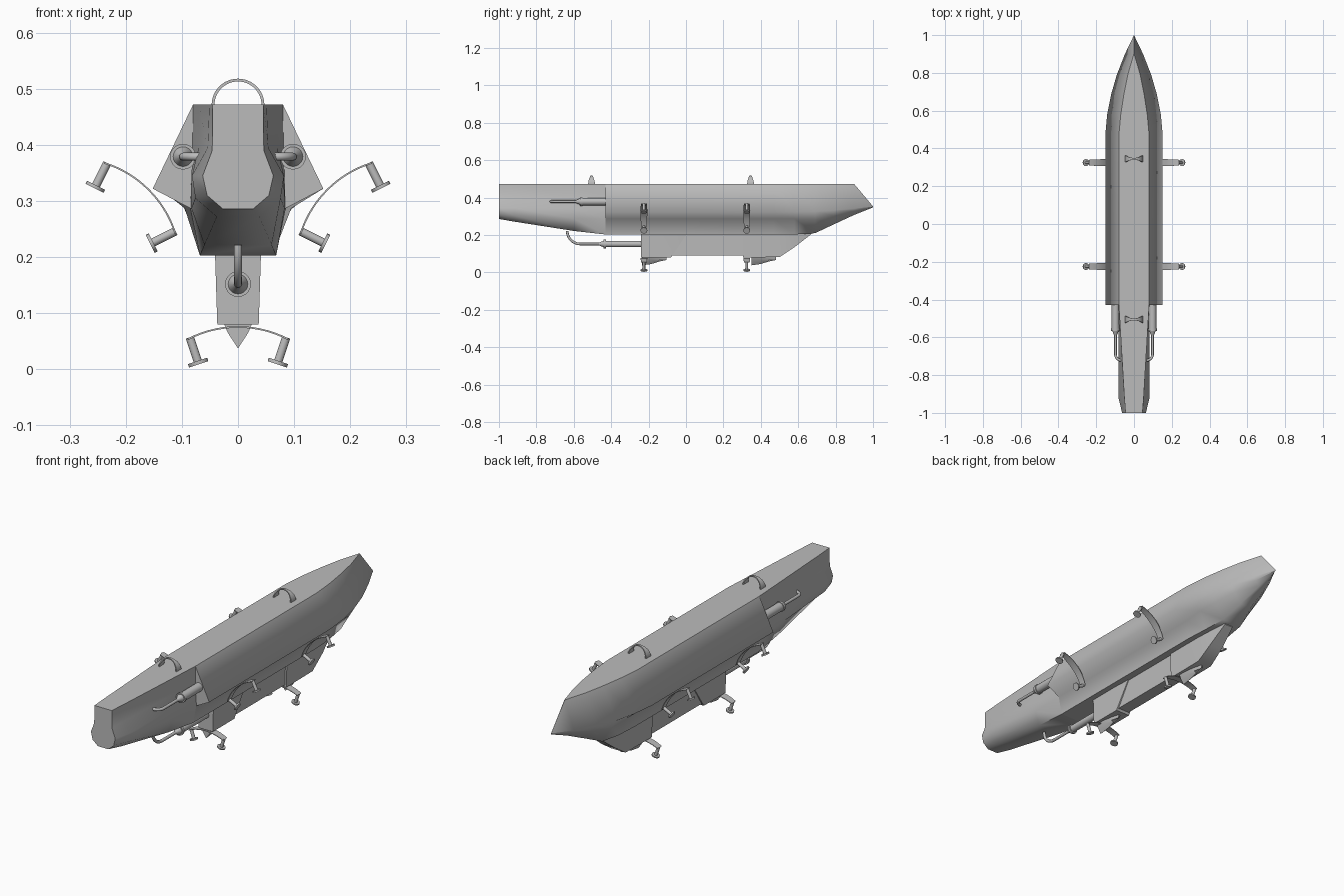
import bpy, bmesh
from math import sin, cos, pi, radians
from mathutils import Vector, Matrix

cube = bpy.data.objects.get("Cube")
if cube:
    bpy.data.objects.remove(cube)

grey = bpy.data.materials.new("hull_grey")
grey.use_nodes = True
COLOR = (0.5, 0.5, 0.5, 1)
grey.diffuse_color = COLOR
grey.node_tree.nodes["Principled BSDF"].inputs["Base Color"].default_value = COLOR


def finish(name, bm, angle=35, sharp=None):
    """Make an object; edges are sharp by angle, or by the rule given."""
    bmesh.ops.remove_doubles(bm, verts=bm.verts, dist=0.0002)
    bmesh.ops.recalc_face_normals(bm, faces=bm.faces)
    for f in bm.faces:
        f.smooth = True
    for e in bm.edges:
        if len(e.link_faces) == 2:
            e.smooth = not sharp(e) if sharp else e.calc_face_angle(0) < radians(angle)
    mesh = bpy.data.meshes.new(name)
    bm.to_mesh(mesh)
    bm.free()
    mesh.materials.append(grey)
    obj = bpy.data.objects.new(name, mesh)
    bpy.context.collection.objects.link(obj)
    return obj


def skin(bm, rings):
    """Join closed rings of points and cap both ends."""
    rows = [[bm.verts.new(p) for p in ring] for ring in rings]
    n = len(rows[0])
    for a, b in zip(rows, rows[1:]):
        for i in range(n):
            j = (i + 1) % n
            bm.faces.new((a[i], a[j], b[j], b[i]))
    bm.faces.new(rows[0])
    bm.faces.new(rows[-1])


def loft(name, stations, angle=35, sharp=None):
    """Stations are (y, half outline from top to bottom), mirrored in x."""
    bm = bmesh.new()
    skin(bm, [[(x, y, z) for x, z in half] + [(-x, y, z) for x, z in reversed(half)]
              for y, half in stations])
    return finish(name, bm, angle, sharp)


def cylinder(bm, start, end, r1, r2=None, sides=20):
    start, end = Vector(start), Vector(end)
    axis = end - start
    turn = axis.to_track_quat('Z', 'Y').to_matrix().to_4x4()
    bmesh.ops.create_cone(bm, cap_ends=True, segments=sides, radius1=r1,
                          radius2=r1 if r2 is None else r2, depth=axis.length,
                          matrix=Matrix.Translation((start + end) / 2) @ turn)


DECK = 0.472


def hull_crease(e):
    a, b = (v.co for v in e.verts)
    on_deck = min(a.z, b.z) > DECK - 0.002
    at_end = any(abs(a.y - y) < 0.001 and abs(b.y - y) < 0.001 for y in (-1, -0.43))
    stem = abs(a.x) + abs(b.x) < 0.003 and max(a.y, b.y) > 0.95
    under = max(a.z, b.z) < 0.225 and abs(a.y - b.y) > 0.05
    return on_deck or at_end or stem or under


# Main hull with flared chine and pointed bow
def main_section(y):
    return (y, [(0.08, DECK), (0.152, 0.322), (0.085, 0.287), (0.068, 0.203)])


loft("main_hull", [
    main_section(-0.43), main_section(0.0), main_section(0.47),
    (0.58, [(0.07, DECK), (0.142, 0.324), (0.095, 0.287), (0.062, 0.203)]),
    (0.69, [(0.053, DECK), (0.12, 0.326), (0.095, 0.285), (0.05, 0.21)]),
    (0.79, [(0.033, DECK), (0.091, 0.332), (0.067, 0.303), (0.03, 0.257)]),
    (0.9, [(0.001, DECK), (0.048, 0.342), (0.035, 0.328), (0.012, 0.308)]),
    (1.0, [(0.0, 0.353), (0.0, 0.352), (0.0, 0.35), (0.0, 0.348)]),
], sharp=hull_crease)

# Narrow fore hull with rounded lower lobe
loft("fore_hull", [
    (-1.0, [(0.045, DECK), (0.046, 0.39), (0.063, 0.345), (0.055, 0.31), (0.027, 0.286)]),
    (-0.92, [(0.051, DECK), (0.054, 0.395), (0.082, 0.345), (0.076, 0.305), (0.038, 0.272)]),
    (-0.6, [(0.07, DECK), (0.07, 0.395), (0.083, 0.34), (0.083, 0.287), (0.06, 0.222)]),
    (-0.43, [(0.08, DECK), (0.081, 0.395), (0.083, 0.34), (0.085, 0.287), (0.068, 0.203)]),
], sharp=hull_crease)


# Keel: two pods joined by a slimmer beam
def pod_section(y, top, bottom, w=0.041):
    return (y, [(w, top), (w * 0.9, bottom)])


loft("front_keel_pod", [pod_section(-0.24, 0.208, 0.08),
                        pod_section(-0.08, 0.208, 0.08),
                        pod_section(0.0, 0.208, 0.2)])
loft("keel_beam", [pod_section(-0.1, 0.208, 0.09, 0.033),
                   pod_section(0.32, 0.208, 0.09, 0.033)])
loft("rear_keel_pod", [pod_section(0.305, 0.208, 0.08),
                       pod_section(0.5, 0.208, 0.082),
                       pod_section(0.58, 0.208, 0.135, 0.037),
                       pod_section(0.67, 0.212, 0.205, 0.025)])

# Pointed skegs under the keel pods
for name, y in (("front_skeg", -0.235), ("rear_skeg", 0.35)):
    loft(name, [(y + d, [(w, 0.082), (w * 0.75, 0.066), (0.0005, z)])
                for d, w, z in ((0, 0.025, 0.038), (0.05, 0.022, 0.045),
                                (0.09, 0.015, 0.058), (0.13, 0.004, 0.079))])


# Curved arms with a foot on a post at each end
def arm(name, apex_x, apex_z, y, tilt):
    bm = bmesh.new()
    rings = []
    radius, spread, steps = 0.195, radians(27.5), 14
    for i in range(steps + 1):
        t = -1 + 2 * i / steps
        a = t * spread
        w = 0.018 - 0.003 * t * t
        rings.append([(r * sin(a), s * w, r * cos(a) - radius)
                      for r, s in ((radius, -1), (radius, 1),
                                   (radius - 0.003, 1), (radius - 0.003, -1))])
    skin(bm, rings)
    for s in (-1, 1):
        cylinder(bm, (s * 0.086, 0, -0.02), (s * 0.071, 0, -0.065), 0.0075)
        cylinder(bm, (s * 0.072, 0, -0.062), (s * 0.07, 0, -0.068), 0.018)
    bm.transform(Matrix.Translation((apex_x, y, apex_z)) @ Matrix.Rotation(tilt, 4, 'Y'))
    finish(name, bm)


for place, y in (("front", -0.225), ("rear", 0.325)):
    arm(place + "_lower_arm", 0, 0.077, y, 0)
    arm(place + "_left_arm", 0.158, 0.321, y, -pi / 4)
    arm(place + "_right_arm", -0.158, 0.321, y, pi / 4)

# Deck hoops, wide at the feet and slim at the crown
for name, y in (("front_hoop", -0.505), ("rear_hoop", 0.345)):
    bm = bmesh.new()
    rings = []
    for i in range(25):
        a = pi * i / 24
        w = 0.005 + 0.013 * abs(cos(a)) ** 2
        rings.append([(r * cos(a), y + s * w, DECK - 0.001 + r * sin(a))
                      for r, s in ((0.047, -1), (0.047, 1), (0.042, 1), (0.042, -1))])
    skin(bm, rings)
    finish(name, bm)


# Canisters with a collar and a bent pipe that runs into the hull
def canister(name, x, z, back, front, radius, bend):
    bm = bmesh.new()
    cylinder(bm, (x, back, z), (x, front, z), radius)
    cylinder(bm, (x, front + 0.006, z), (x, front - 0.006, z), 0.023)
    cylinder(bm, (x, front - 0.005, z), (x, front - 0.03, z), 0.018, 0.007)
    bend = Vector(bend)
    size = bend.length
    start = Vector((x, front - 0.13, z))
    path = [Vector((x, front - 0.02, z))]
    path += [start + Vector((0, -size * sin(a), 0)) + bend * (1 - cos(a))
             for a in (pi / 2 * k / 10 for k in range(11))]
    across = Vector((bend.z, 0, -bend.x)).normalized()
    rings = []
    for i, p in enumerate(path):
        along = (path[min(i + 1, len(path) - 1)] - path[max(i - 1, 0)]).normalized()
        up = along.cross(across)
        rings.append([p + 0.007 * (across * cos(b) + up * sin(b))
                      for b in (2 * pi * k / 12 for k in range(12))])
    skin(bm, rings)
    finish(name, bm)


canister("left_canister", 0.098, 0.379, -0.42, -0.56, 0.02, (-0.032, 0, 0))
canister("right_canister", -0.098, 0.379, -0.42, -0.56, 0.02, (0.032, 0, 0))
canister("keel_canister", 0, 0.152, -0.23, -0.435, 0.017, (0, 0, 0.07))
